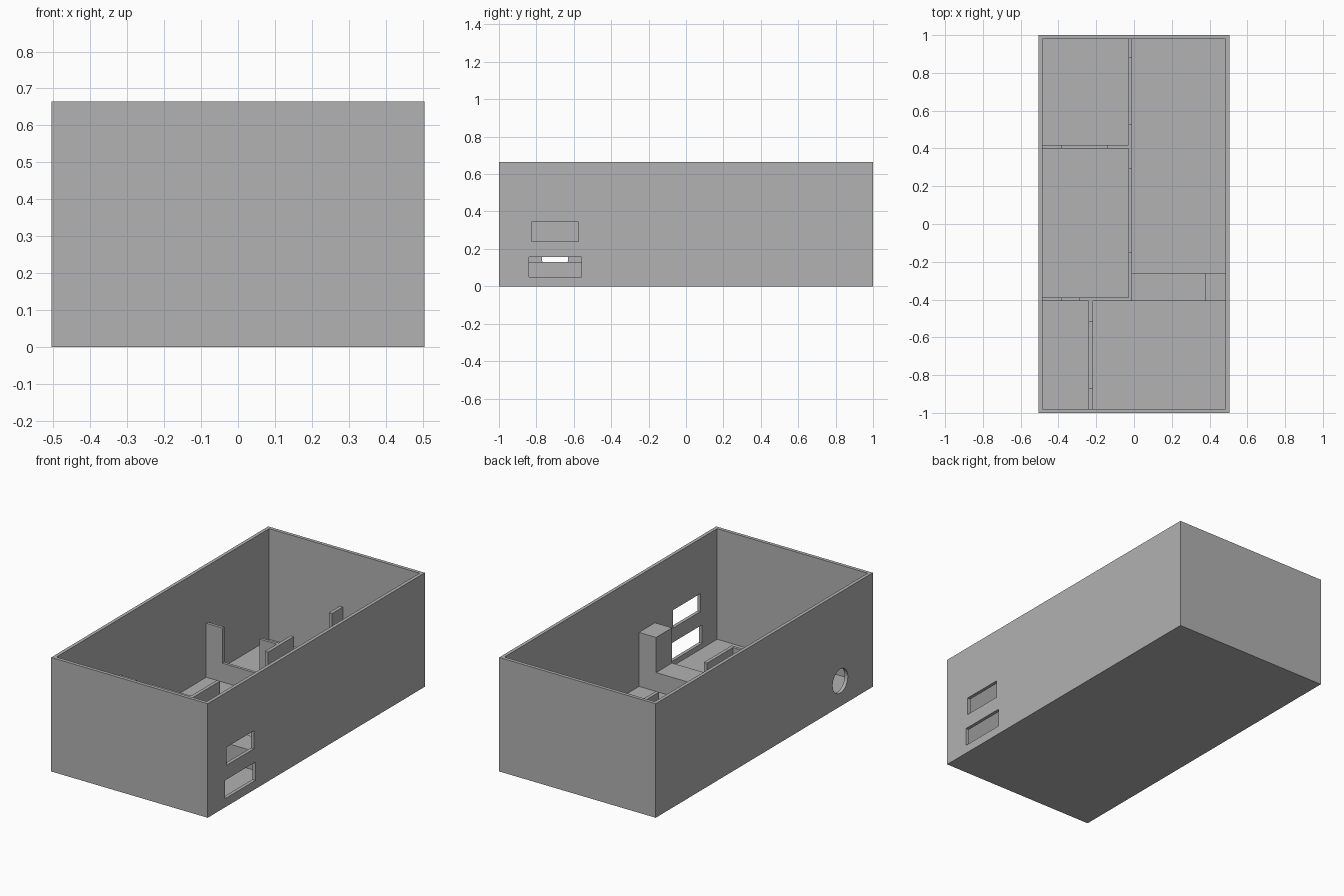
import bpy
import bmesh
import math
from mathutils import Matrix, Vector

cube = bpy.data.objects.get("Cube")
if cube:
    bpy.data.objects.remove(cube, do_unlink=True)

HX, HY, TOP = 0.505, 1.0, 0.665     # outer half sizes and height
T = 0.02                            # wall and floor thickness
WALL, SILL = 0.335, 0.13            # partition and sill heights

grey = bpy.data.materials.new("plain_grey")
grey.use_nodes = True
grey.diffuse_color = (0.445, 0.445, 0.445, 1)
grey.node_tree.nodes["Principled BSDF"].inputs["Base Color"].default_value = grey.diffuse_color


def finish(name, bm):
    bmesh.ops.recalc_face_normals(bm, faces=bm.faces)
    mesh = bpy.data.meshes.new(name)
    bm.to_mesh(mesh)
    bm.free()
    mesh.materials.append(grey)
    obj = bpy.data.objects.new(name, mesh)
    bpy.context.collection.objects.link(obj)
    return obj


def box(name, x, y, z):
    bm = bmesh.new()
    size = (x[1] - x[0], y[1] - y[0], z[1] - z[0])
    mid = Vector((sum(x) / 2, sum(y) / 2, sum(z) / 2))
    bmesh.ops.create_cube(bm, size=1, matrix=Matrix.Translation(mid) @ Matrix.Diagonal((*size, 1)))
    return finish(name, bm)


def cut(target, cutter):
    cutter.hide_render = True
    mod = target.modifiers.new("opening", "BOOLEAN")
    mod.operation, mod.solver, mod.object = "DIFFERENCE", "EXACT", cutter
    bpy.context.view_layer.objects.active = target
    bpy.ops.object.modifier_apply(modifier=mod.name)
    bpy.data.objects.remove(cutter, do_unlink=True)


def partition(name, axis, across, start, end, notches):
    """Extrude a wall outline with notches that drop to sill height."""
    outline = [(start, T), (start, WALL)]
    for a, b in notches:
        outline += [(a, WALL), (a, SILL), (b, SILL), (b, WALL)]
    outline += [(end, WALL), (end, T)]
    near, far = across
    bm = bmesh.new()
    if axis == "x":
        verts = [bm.verts.new((s, near, z)) for s, z in outline]
        push = Vector((0, far - near, 0))
    else:
        verts = [bm.verts.new((near, s, z)) for s, z in outline]
        push = Vector((far - near, 0, 0))
    face = bm.faces.new(verts)
    out = bmesh.ops.extrude_face_region(bm, geom=[face], use_keep_orig=True)
    moved = [v for v in out["geom"] if isinstance(v, bmesh.types.BMVert)]
    bmesh.ops.translate(bm, verts=moved, vec=push)
    return finish(name, bm)


# Open-topped shell with two windows and a round hole
shell = box("outer_shell", (-HX, HX), (-HY, HY), (0, TOP))
cut(shell, box("room_cutter", (-HX + T, HX - T), (-HY + T, HY - T), (T, 1)))
for y, z in (((-0.84, -0.56), (0.05, 0.157)), ((-0.825, -0.575), (0.24, 0.345))):
    cut(shell, box("window_cutter", (0.4, 0.6), y, z))
bm = bmesh.new()
place = Matrix.Translation((-HX, -0.7, 0.148)) @ Matrix.Rotation(math.pi / 2, 4, "Y")
bmesh.ops.create_cone(bm, cap_ends=True, segments=32, radius1=0.07, radius2=0.07, depth=0.2, matrix=place)
cut(shell, finish("round_cutter", bm))

# Interior partitions with notched openings
partition("long_partition", "y", (-0.03, -0.01), -0.39, HY - T, [(-0.15, 0.29), (0.53, 0.88)])
partition("back_partition", "x", (0.4, 0.417), -HX + T, -0.03, [(-0.38, -0.14)])
partition("middle_partition", "x", (-0.407, -0.39), -HX + T, -0.01, [(-0.38, -0.29)])
partition("front_partition", "y", (-0.24, -0.217), -HY + T, -0.407, [(-0.87, -0.52)])

# Low counter with a tall column at its end
box("low_counter", (-0.01, 0.375), (-0.407, -0.26), (T, SILL))
box("tall_column", (0.375, HX - T), (-0.407, -0.26), (T, WALL))
